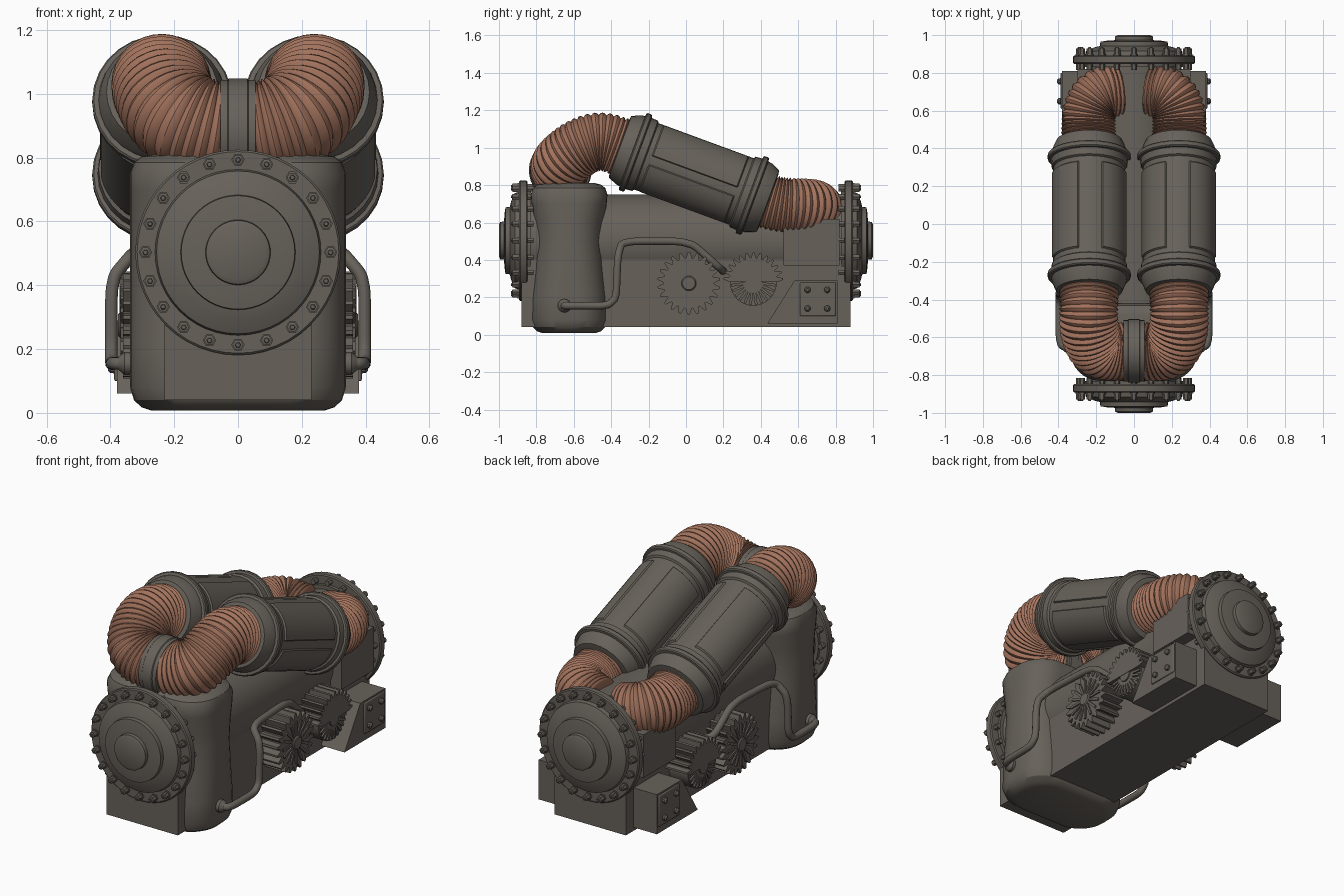
import bpy, bmesh, math
from mathutils import Vector, Matrix

if "Cube" in bpy.data.objects:
    bpy.data.objects.remove(bpy.data.objects["Cube"])

def material(name, c):
    m = bpy.data.materials.new(name)
    m.diffuse_color = (*c, 1)
    m.use_nodes = True
    m.node_tree.nodes["Principled BSDF"].inputs["Base Color"].default_value = m.diffuse_color
    return m

IRON = material("dark iron", (0.135, 0.12, 0.102))
COPPER = material("copper hose", (0.36, 0.168, 0.108))

def finish(name, bm, mat=IRON, mirror=False, bevel=0):
    bmesh.ops.recalc_face_normals(bm, faces=bm.faces[:])
    me = bpy.data.meshes.new(name)
    bm.to_mesh(me)
    bm.free()
    me.materials.append(mat)
    ob = bpy.data.objects.new(name, me)
    bpy.context.collection.objects.link(ob)
    if bevel:
        b = ob.modifiers.new("bevel", 'BEVEL')
        b.width, b.segments = bevel, 2
    if mirror:
        mm = ob.modifiers.new("mirror", 'MIRROR')
        mm.use_axis[0] = True
        mm.use_mirror_merge = False
    return ob

def frame(o, z, x):
    z, x = Vector(z).normalized(), Vector(x).normalized()
    m = Matrix((x, z.cross(x), z)).transposed().to_4x4()
    m.translation = Vector(o)
    return m

def skin(bm, rings):
    """Join rings of points into a closed skin with end caps."""
    vs = [[bm.verts.new(p) for p in r] for r in rings]
    n = len(vs[0])
    for a, b in zip(vs, vs[1:]):
        for i in range(n):
            bm.faces.new((a[i], a[(i + 1) % n], b[(i + 1) % n], b[i]))
    bm.faces.new(vs[0][::-1])
    bm.faces.new(vs[-1])

def lathe(bm, m, prof, n=32):
    """Profile of (distance along axis, radius)."""
    skin(bm, [[m @ Vector((r * math.cos(math.tau * i / n), r * math.sin(math.tau * i / n), t))
               for i in range(n)] for t, r in prof])

def prism(bm, yz, x0, x1):
    skin(bm, [[(x, y, z) for y, z in yz] for x in (x0, x1)])

def box(bm, x0, x1, y0, y1, z0, z1):
    prism(bm, [(y0, z0), (y1, z0), (y1, z1), (y0, z1)], x0, x1)

def smooth_path(pts, rounds, cut=0.25):
    pts = [Vector(p) for p in pts]
    for _ in range(rounds):
        out = [pts[0]]
        for a, b in zip(pts, pts[1:]):
            out += [a.lerp(b, cut), a.lerp(b, 1 - cut)]
        pts = out + [pts[-1]]
    return pts

def sweep(bm, path, radii, n):
    rings, side = [], None
    for i, p in enumerate(path):
        t = (path[min(i + 1, len(path) - 1)] - path[max(i - 1, 0)]).normalized()
        side = t.orthogonal() if side is None else side - t * side.dot(t)
        m = frame(p, t, side)
        rings.append([m @ Vector((radii[i] * math.cos(math.tau * k / n),
                                  radii[i] * math.sin(math.tau * k / n), 0)) for k in range(n)])
    skin(bm, rings)

def hose(name, pts, ribs, r):
    path = smooth_path(pts, 4)
    run = [0]
    for a, b in zip(path, path[1:]):
        run.append(run[-1] + (b - a).length)
    stations, j = [], 0
    total = ribs * 4
    for k in range(total + 1):
        d = run[-1] * k / total
        while j < len(path) - 2 and run[j + 1] < d:
            j += 1
        stations.append(path[j].lerp(path[j + 1], (d - run[j]) / max(run[j + 1] - run[j], 1e-6)))
    bm = bmesh.new()
    sweep(bm, stations, [r - (0.014, 0.004, 0, 0.004)[k % 4] for k in range(total + 1)], 32)
    finish(name, bm, COPPER, True)

# main body: box base with a cylinder barrel
bm = bmesh.new()
box(bm, -0.23, 0.23, -0.88, 0.88, 0.04, 0.5)
finish("base_box", bm)
bm = bmesh.new()
lathe(bm, frame((0, -0.86, 0.5), (0, 1, 0), (1, 0, 0)), [(0, 0.25), (1.72, 0.25)], 48)
finish("barrel", bm)

# hose port block at the rear
bm = bmesh.new()
box(bm, -0.3, 0.3, 0.52, 0.82, 0.37, 0.62)
finish("hose_port_block", bm)

# front pillow-shaped housing, slightly waisted
bm = bmesh.new()
rings = []
for z, inset, waist in [(0.008, 0.065, 0), (0.018, 0.035, 0), (0.04, 0.012, 0), (0.08, 0, 0),
                        (0.2, 0, 0.004), (0.35, 0, 0.02), (0.5, 0, 0.03), (0.6, 0, 0.022),
                        (0.7, 0, 0.004), (0.75, 0, 0), (0.785, 0.012, 0), (0.803, 0.035, 0), (0.81, 0.065, 0)]:
    hx, hy, ring = 0.338 - inset, 0.205 - inset - waist, []
    r = min(0.16, hy - 0.01)
    for q, (sx, sy) in enumerate([(1, 1), (-1, 1), (-1, -1), (1, -1)]):
        for k in range(9):
            a = math.radians(q * 90 + k * 11.25)
            ring.append((sx * (hx - r) + r * math.cos(a), -0.625 + sy * (hy - r) + r * math.sin(a), z))
    rings.append(ring)
skin(bm, rings)
finish("front_housing", bm)

# end flanges with stepped caps and bolts
for s, label in ((-1, "front"), (1, "rear")):
    m = frame((0, s * 0.83, 0.503), (0, s, 0), (1, 0, 0))
    bm = bmesh.new()
    lathe(bm, m, [(0, 0.27), (0.018, 0.27), (0.018, 0.316), (0.024, 0.322), (0.056, 0.322), (0.062, 0.316),
                  (0.062, 0.26), (0.085, 0.255), (0.105, 0.21), (0.112, 0.18), (0.135, 0.178), (0.14, 0.147),
                  (0.143, 0.102), (0.163, 0.1), (0.17, 0.085)], 48)
    finish(label + "_flange", bm)
    bm = bmesh.new()
    for k in range(20):
        a = math.tau * k / 20
        b = m @ Matrix.Translation((0.29 * math.cos(a), 0.29 * math.sin(a), 0))
        lathe(bm, b, [(0.06, 0.021), (0.07, 0.021), (0.07, 0.017), (0.098, 0.017), (0.1, 0.009), (0.106, 0.007)], 6)
        lathe(bm, b, [(-0.014, 0.016), (0.02, 0.016)], 6)
    finish(label + "_flange_bolts", bm)

# tilted canisters
axis = Vector((0, 0.625, -0.23))
L = axis.length
cm = frame((0.237, -0.27, 0.975), axis, (1, 0, 0))
half = [(-0.092, 0.15), (-0.088, 0.175), (-0.04, 0.196), (-0.018, 0.2), (-0.016, 0.215), (-0.01, 0.22),
        (0.01, 0.22), (0.016, 0.215), (0.018, 0.203), (0.055, 0.2), (0.062, 0.189)]
bm = bmesh.new()
lathe(bm, cm, half + [(L - t, r) for t, r in reversed(half)], 28)
finish("canister", bm, mirror=True)

# curved panels on the canisters
bm = bmesh.new()
for a0, a1 in ((5, 72), (112, 175), (192, 255), (285, 348)):
    angs = [a0 - 2] + [a0 + (a1 - a0) * k / 8 for k in range(9)] + [a1 + 2]
    ts = [0.085, 0.095, L - 0.095, L - 0.085]
    grid = []
    for i, a in enumerate(angs):
        row = []
        for j, t in enumerate(ts):
            r = 0.197 if 0 < i < len(angs) - 1 and 0 < j < 3 else 0.184
            row.append(bm.verts.new(cm @ Vector((r * math.cos(math.radians(a)), -r * math.sin(math.radians(a)), t))))
        grid.append(row)
    for p, q in zip(grid, grid[1:]):
        for j in range(3):
            bm.faces.new((p[j], p[j + 1], q[j + 1], q[j]))
finish("canister_panels", bm, mirror=True)

# corrugated hoses
hose("front_hose", [(0.237, -0.33, 0.997), (0.24, -0.45, 1.04), (0.24, -0.56, 1.01),
                    (0.2, -0.66, 0.93), (0.11, -0.68, 0.89), (0.02, -0.67, 0.88)], 24, 0.157)
hose("rear_hose", [(0.237, 0.41, 0.722), (0.24, 0.5, 0.695), (0.235, 0.61, 0.69),
                   (0.18, 0.69, 0.685), (0.08, 0.7, 0.66)], 18, 0.147)

# clamp joining the two front hoses
bm = bmesh.new()
lathe(bm, frame((-0.055, -0.672, 0.88), (1, 0, 0), (0, 1, 0)),
      [(0, 0.15), (0, 0.163), (0.022, 0.163), (0.026, 0.168), (0.084, 0.168), (0.088, 0.163), (0.11, 0.163), (0.11, 0.15)], 36)
finish("hose_clamp", bm)

# side pipes with mounting collar
bm = bmesh.new()
pipe = smooth_path([(0.31, -0.65, 0.155), (0.395, -0.65, 0.155), (0.397, -0.375, 0.155), (0.397, -0.365, 0.42),
                    (0.33, -0.34, 0.5), (0.31, 0.02, 0.5), (0.3, 0.17, 0.365), (0.23, 0.2, 0.34)], 3, 0.16)
sweep(bm, pipe, [0.02] * len(pipe), 12)
lathe(bm, frame((0.3, -0.65, 0.155), (1, 0, 0), (0, 1, 0)), [(0, 0.036), (0.055, 0.036), (0.065, 0.028), (0.075, 0.02)], 16)
finish("side_pipe", bm, mirror=True)

# gears
def toothed(cy, cz, root, tip, teeth, a0, a1):
    pts, step = [], (a1 - a0) / teeth
    for k in range(teeth):
        for f, r in ((0.05, root), (0.35, tip), (0.6, tip), (0.9, root)):
            a = a0 + step * (k + f)
            pts.append((cy + r * math.cos(a), cz + r * math.sin(a)))
    return pts

def spokes(bm, cy, cz, r0, r1, angles, x0, x1):
    for a in angles:
        c, s, w = math.cos(a), math.sin(a), 0.007
        prism(bm, [(cy + r * c - e * s, cz + r * s + e * c)
                   for r, e in ((r0, -w), (r1, -w), (r1, w), (r0, w))], x0, x1)

def x_frame(y, z):
    return frame((0, y, z), (1, 0, 0), (0, 1, 0))

bm = bmesh.new()
prism(bm, toothed(0.015, 0.275, 0.135, 0.168, 22, 0, math.tau), 0.225, 0.36)
lathe(bm, x_frame(0.015, 0.275), [(0.35, 0.04), (0.37, 0.04), (0.376, 0.034)], 20)
spokes(bm, 0.015, 0.275, 0.03, 0.122, [math.tau * k / 16 for k in range(16)], 0.35, 0.368)
finish("front_gear", bm, mirror=True)
bm = bmesh.new()
prism(bm, toothed(0.36, 0.28, 0.13, 0.16, 13, 0, math.pi), 0.225, 0.372)
lathe(bm, x_frame(0.36, 0.28), [(0.225, 0.125), (0.352, 0.125)], 32)
spokes(bm, 0.36, 0.28, 0.03, 0.12, [math.pi + math.pi * (k + 0.5) / 12 for k in range(12)], 0.34, 0.362)
lathe(bm, x_frame(0.36, 0.28), [(0.34, 0.04), (0.37, 0.04)], 20)
finish("rear_gear", bm, mirror=True)

# side brackets with bolted plates
bm = bmesh.new()
prism(bm, [(0.435, 0.06), (0.81, 0.06), (0.81, 0.29), (0.58, 0.29)], 0.22, 0.38)
finish("bracket", bm, mirror=True)
bm = bmesh.new()
box(bm, 0.375, 0.388, 0.61, 0.8, 0.1, 0.28)
finish("bracket_plate", bm, mirror=True, bevel=0.005)
bm = bmesh.new()
for y in (0.65, 0.755):
    for z in (0.14, 0.24):
        lathe(bm, x_frame(y, z), [(0.385, 0.017), (0.4, 0.016), (0.408, 0.008)], 10)
finish("bracket_bolts", bm, mirror=True)

# smooth shading with sharp edges kept
bpy.ops.object.select_all(action='SELECT')
bpy.context.view_layer.objects.active = bpy.context.selected_objects[0]
bpy.ops.object.shade_smooth_by_angle(angle=math.radians(32))
